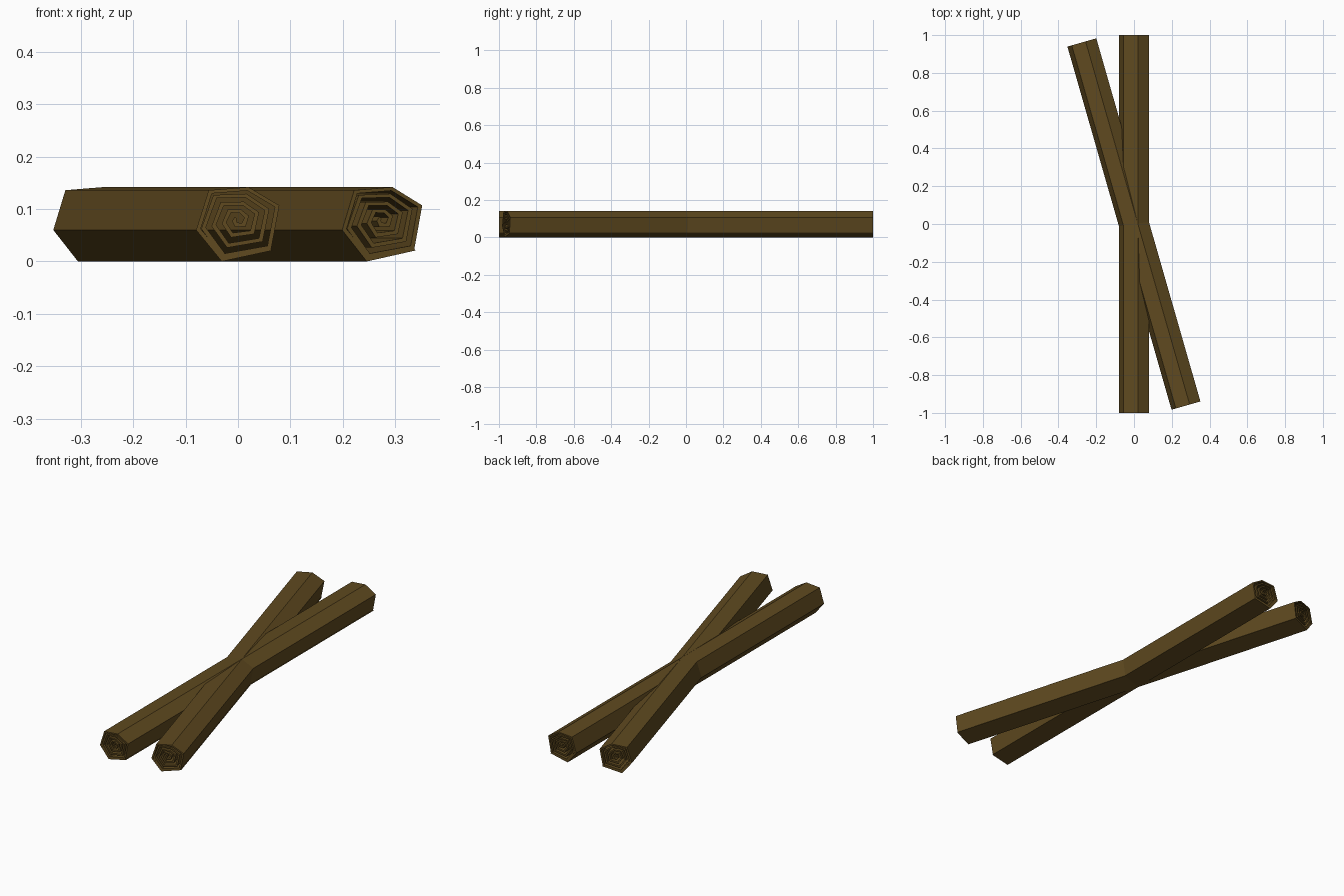
import bpy, bmesh, math
from mathutils import Matrix

if "Cube" in bpy.data.objects:
    bpy.data.objects.remove(bpy.data.objects["Cube"])

mat = bpy.data.materials.new("bark_brown")
mat.diffuse_color = (0.115, 0.068, 0.014, 1)
mat.use_nodes = True
mat.node_tree.nodes["Principled BSDF"].inputs["Base Color"].default_value = mat.diffuse_color

# Outer turn of the rolled bark (x, z), starting at the loose edge
OUTER = [(0.066, 0.021), (-0.031, 0.0), (-0.08, 0.06),
         (-0.056, 0.136), (0.02, 0.142), (0.079, 0.107)]
CX, CZ = 0.0, 0.08
TURNS, THICK = 4.6, 0.11


def spiral():
    """Outer and inner edge of a six-sided scroll."""
    n = int(TURNS * 6)
    outer, inner = [], []
    for k in range(n + 1):
        x, z = OUTER[k % 6]
        s = 1 - 0.9 * max(0, k - 5) / (n - 5)
        for pts, f in ((outer, s), (inner, max(s - THICK, 0.03))):
            pts.append((CX + (x - CX) * f, CZ + (z - CZ) * f))
    return outer, inner


def stick(name, angle):
    """Rolled sheet with real thickness, open along its gaps."""
    outer, inner = spiral()
    bm = bmesh.new()
    rings = []
    for k in range(len(outer)):
        (ax, az), (bx, bz) = outer[k], inner[k]
        rings.append([bm.verts.new(c) for c in
                      ((ax, -1, az), (ax, 1, az), (bx, 1, bz), (bx, -1, bz))])
    for r, q in zip(rings, rings[1:]):
        for i in range(4):
            j = (i + 1) % 4
            bm.faces.new((r[i], r[j], q[j], q[i]))
    bm.faces.new(rings[0])
    bm.faces.new(rings[-1][::-1])
    bmesh.ops.recalc_face_normals(bm, faces=bm.faces)
    bm.transform(Matrix.Rotation(angle, 4, 'Z'))
    me = bpy.data.meshes.new(name)
    bm.to_mesh(me)
    bm.free()
    me.materials.append(mat)
    ob = bpy.data.objects.new(name, me)
    bpy.context.collection.objects.link(ob)


# Two crossed bark sticks
stick("straight_bark_stick", 0)
stick("crossed_bark_stick", math.radians(16))
